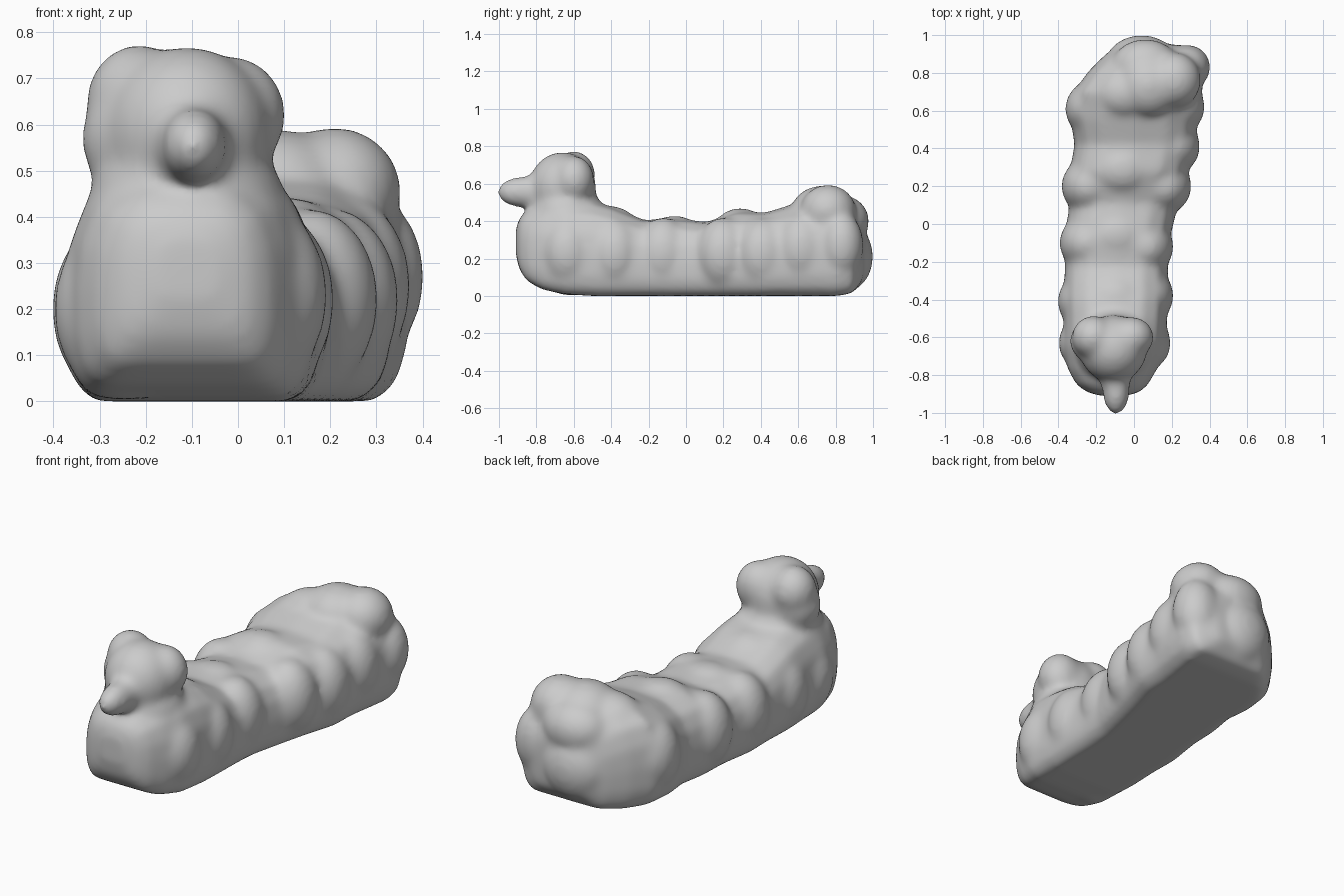
import bpy, bmesh
from mathutils import Matrix

bm = bmesh.new()

def blob(x, y, z, rx, ry, rz):
    m = Matrix.Translation((x, y, z)) @ Matrix.Diagonal((rx, ry, rz, 1))
    bmesh.ops.create_uvsphere(bm, u_segments=32, v_segments=20, radius=1, matrix=m)

# Long body: half section (x/width, z/height) lofted through
# stations (y, left x, right x, underside z, top z)
half = [(0.78, 0), (0.92, 0.08), (0.99, 0.22), (1, 0.45), (0.96, 0.66), (0.82, 0.85), (0.52, 0.97)]
profile = half + [(0, 1)] + [(-x, z) for x, z in reversed(half)]
stations = [
    (-0.91, -0.18, -0.04, 0.22, 0.36), (-0.89, -0.25, 0.03, 0.14, 0.42),
    (-0.85, -0.305, 0.075, 0.08, 0.46), (-0.77, -0.35, 0.12, 0.035, 0.49),
    (-0.65, -0.375, 0.165, 0.01, 0.52), (-0.50, -0.37, 0.175, 0, 0.505),
    (-0.40, -0.375, 0.18, 0, 0.48), (-0.22, -0.365, 0.18, 0, 0.405),
    (-0.08, -0.37, 0.19, 0, 0.42), (0.11, -0.34, 0.235, 0, 0.395),
    (0.28, -0.34, 0.285, 0, 0.455), (0.42, -0.315, 0.33, 0, 0.445),
    (0.55, -0.335, 0.335, 0, 0.485), (0.70, -0.32, 0.36, 0, 0.53),
    (0.81, -0.24, 0.37, 0, 0.51), (0.89, -0.16, 0.35, 0.015, 0.45),
    (0.95, -0.08, 0.23, 0.09, 0.36)]
rings = []
for y, l, r, z0, z1 in stations:
    c, w = (l + r) / 2, (r - l) / 2
    rings.append([bm.verts.new((c + px * w, y, z0 + pz * (z1 - z0))) for px, pz in profile])
n = len(profile)
for a, b in zip(rings, rings[1:]):
    for i in range(n):
        j = (i + 1) % n
        bm.faces.new((a[i], a[j], b[j], b[i]))
bm.faces.new(rings[0])
bm.faces.new(rings[-1][::-1])
bmesh.ops.recalc_face_normals(bm, faces=bm.faces[:])

# Head, ears, neck and snout
blob(-0.11, -0.66, 0.58, 0.18, 0.18, 0.19)
blob(-0.215, -0.60, 0.65, 0.115, 0.115, 0.125)
blob(-0.015, -0.60, 0.62, 0.12, 0.11, 0.13)
blob(-0.21, -0.62, 0.57, 0.13, 0.12, 0.14)
blob(-0.11, -0.64, 0.44, 0.21, 0.20, 0.16)
blob(-0.095, -0.88, 0.555, 0.072, 0.13, 0.082)
blob(-0.10, -0.81, 0.555, 0.085, 0.11, 0.095)

# Raised rump
blob(0.21, 0.76, 0.455, 0.145, 0.15, 0.14)
blob(0.08, 0.73, 0.45, 0.17, 0.17, 0.14)
blob(-0.04, 0.69, 0.42, 0.17, 0.14, 0.13)
blob(0.06, 0.83, 0.40, 0.18, 0.15, 0.14)
blob(0.28, 0.83, 0.27, 0.125, 0.12, 0.18)
blob(0.04, 0.87, 0.21, 0.18, 0.13, 0.18)

# Side swellings (x, y, z)
for x, y, z in [(-0.25, -0.63, 0.20), (-0.255, -0.41, 0.20), (-0.245, -0.10, 0.21),
                (-0.235, 0.20, 0.22), (-0.215, 0.61, 0.24), (0.045, -0.63, 0.23),
                (0.06, -0.38, 0.22), (0.06, -0.12, 0.22), (0.155, 0.20, 0.22),
                (0.20, 0.41, 0.22), (0.225, 0.62, 0.25)]:
    blob(x, y, z, 0.15, 0.15, 0.20)

# Soft humps along the back
for x, y, z in [(-0.10, -0.40, 0.36), (-0.09, -0.06, 0.31), (-0.06, 0.29, 0.35)]:
    blob(x, y, z, 0.17, 0.14, 0.12)

mesh = bpy.data.meshes.new("creature_body")
bm.to_mesh(mesh)
bm.free()
body = bpy.data.objects.new("creature_body", mesh)
bpy.context.collection.objects.link(body)

# Fuse everything into one soft clay-like skin
rm = body.modifiers.new("fuse", 'REMESH')
rm.mode = 'VOXEL'
rm.voxel_size = 0.014
rm.use_smooth_shade = True
sm = body.modifiers.new("soften", 'SMOOTH')
sm.factor = 0.5
sm.iterations = 28
